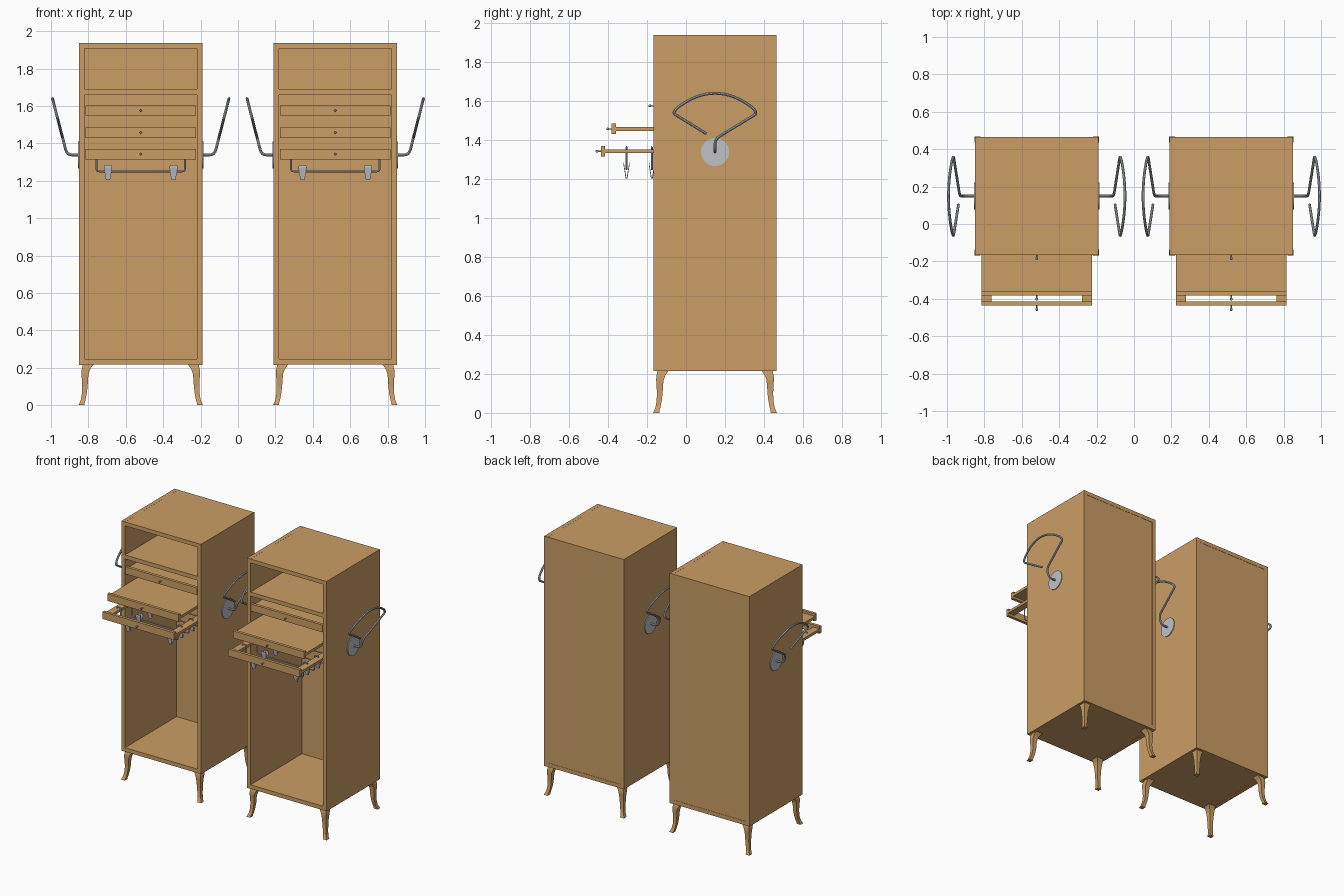
import bpy, bmesh, math
from mathutils import Vector

if "Cube" in bpy.data.objects:
    bpy.data.objects.remove(bpy.data.objects["Cube"])


def material(name, rgb):
    m = bpy.data.materials.new(name)
    m.diffuse_color = (*rgb, 1)
    m.use_nodes = True
    m.node_tree.nodes["Principled BSDF"].inputs["Base Color"].default_value = m.diffuse_color
    return m


WOOD = material("oak wood", (0.60, 0.34, 0.13))
STEEL = material("brushed steel", (0.52, 0.54, 0.56))
FRONT, BACK, BOTTOM, TOP, HALF = -0.166, 0.464, 0.216, 1.938, 0.33


def make(name, bm, mat, smooth=False):
    bmesh.ops.recalc_face_normals(bm, faces=bm.faces)
    me = bpy.data.meshes.new(name)
    for f in bm.faces:
        f.smooth = smooth
    bm.to_mesh(me)
    bm.free()
    me.materials.append(mat)
    ob = bpy.data.objects.new(name, me)
    bpy.context.collection.objects.link(ob)
    return ob


def loft(bm, rings):
    """Skin a list of equal-length closed rings and cap both ends."""
    vs = [[bm.verts.new(p) for p in r] for r in rings]
    n = len(rings[0])
    for a, b in zip(vs, vs[1:]):
        for i in range(n):
            bm.faces.new((a[i], a[(i + 1) % n], b[(i + 1) % n], b[i]))
    bm.faces.new(vs[0])
    bm.faces.new(vs[-1])


def rect(x0, x1, y0, y1, z):
    return [(x0, y0, z), (x1, y0, z), (x1, y1, z), (x0, y1, z)]


def box(name, x0, x1, y0, y1, z0, z1, mat=WOOD):
    bm = bmesh.new()
    loft(bm, [rect(x0, x1, y0, y1, z0), rect(x0, x1, y0, y1, z1)])
    return make(name, bm, mat)


def fillet(pts, r):
    """Round the inner corners of a path."""
    pts = [Vector(p) for p in pts]
    out = [pts[0]]
    for a, p, b in zip(pts, pts[1:], pts[2:]):
        d = min(r, 0.45 * (a - p).length, 0.45 * (b - p).length)
        s, e = p + (a - p).normalized() * d, p + (b - p).normalized() * d
        for i in range(5):
            t = i / 4
            out.append(s * (1 - t) ** 2 + p * 2 * t * (1 - t) + e * t * t)
    return out + [pts[-1]]


def wire(name, pts, radius, r=0.025):
    cu = bpy.data.curves.new(name, 'CURVE')
    cu.dimensions = '3D'
    cu.bevel_depth, cu.bevel_resolution, cu.use_fill_caps = radius, 2, True
    path = fillet(pts, r)
    sp = cu.splines.new('POLY')
    sp.points.add(len(path) - 1)
    for q, p in zip(sp.points, path):
        q.co = (*p, 1)
    sp.use_smooth = True
    cu.materials.append(STEEL)
    ob = bpy.data.objects.new(name, cu)
    bpy.context.collection.objects.link(ob)
    return ob


def turned(name, c, axis, profile, n=24):
    """Revolve (distance, radius) pairs around an axis (0 = x, 1 = y)."""
    bm = bmesh.new()
    rings = []
    for d, r in profile:
        ring = []
        for i in range(n):
            a = 2 * math.pi * i / n
            u, w = r * math.cos(a), r * math.sin(a)
            off = (d, u, w) if axis == 0 else (u, d, w)
            ring.append(tuple(Vector(c) + Vector(off)))
        rings.append(ring)
    loft(bm, rings)
    return make(name, bm, STEEL)


# leg outline: height, outer and inner distance from the cabinet corner
LEG = [(0.0, -0.003, 0.029), (0.012, 0.003, 0.030), (0.03, 0.010, 0.035),
       (0.06, 0.015, 0.041), (0.10, 0.017, 0.046), (0.14, 0.015, 0.048),
       (0.17, 0.013, 0.052), (0.19, 0.014, 0.059), (0.205, 0.018, 0.068),
       (0.218, 0.020, 0.078)]


def cabinet(cx, side):
    def panel(name, x0, x1, *rest):
        return box(f"{side} {name}", cx + x0, cx + x1, *rest)

    inner = HALF - 0.03
    # carcass
    for s, n in ((-1, "left"), (1, "right")):
        xs = sorted((s * inner, s * HALF))
        panel(f"{n} side panel", *xs, FRONT, BACK, BOTTOM, TOP)
    panel("top panel", -inner, inner, FRONT, BACK, TOP - 0.03, TOP - 0.0005)
    panel("bottom panel", -inner, inner, FRONT, BACK, BOTTOM + 0.0005, BOTTOM + 0.03)
    panel("back panel", -inner, inner, BACK - 0.02, BACK - 0.002, BOTTOM + 0.03, TOP - 0.03)
    panel("shelf", -inner, inner, FRONT, BACK - 0.02, 1.66, 1.69)

    # curved legs splayed toward the corners
    for sx in (-1, 1):
        for sy, yc in ((-1, FRONT), (1, BACK)):
            bm = bmesh.new()
            xc = cx + sx * HALF
            loft(bm, [rect(xc - sx * a, xc - sx * b, yc - sy * a, yc - sy * b, z)
                      for z, a, b in LEG])
            make(f"{side} {'front' if sy < 0 else 'back'} leg", bm, WOOD)

    # drawers: front board, sliding board or open frame, knob
    w = 0.296
    for n, y, z in (("upper", FRONT, 1.575), ("middle", -0.382, 1.457), ("lower", -0.437, 1.342)):
        panel(f"{n} drawer front", -w, w, y, y + 0.022, z - 0.027, z + 0.027)
        if n != "lower":
            panel(f"{n} drawer board", -w, w, y + 0.022, y + 0.59, z - 0.01, z + 0.01)
        else:
            for s in (-1, 1):
                xs = sorted((s * 0.243, s * w))
                panel("rack side rail", *xs, y + 0.022, y + 0.62, z - 0.01, z + 0.01)
            panel("rack back rail", -0.243, 0.243, y + 0.57, y + 0.62, z - 0.01, z + 0.01)
        turned(f"{side} {n} knob", (cx, y, z), 1,
               [(0.0, 0.003), (-0.012, 0.003), (-0.015, 0.006), (-0.024, 0.006), (-0.027, 0.003)], 12)

    # trouser hangers hooked over the rack rails, each with two clips
    for i in range(4):
        y = -0.305 + 0.13 * i
        half = [(0.27, 1.354), (0.265, 1.364), (0.237, 1.364), (0.237, 1.25)]
        pts = [(cx - x, y, z) for x, z in half] + [(cx + x, y, z) for x, z in reversed(half)]
        wire(f"{side} hanger bar", pts, 0.0045, 0.015)
        for s in (-1, 1):
            x = cx + s * 0.175
            for d in (-1, 1):
                bm = bmesh.new()
                loft(bm, [rect(x - h, x + h, y + d * a, y + d * (a + 0.004), z)
                          for z, h, a in ((1.203, 0.011, 0.0005), (1.25, 0.019, 0.008),
                                          (1.272, 0.022, 0.012), (1.285, 0.018, 0.012))])
                make(f"{side} hanger clip", bm, STEEL)

    # bent wire hooks on round plates, one per side
    yc, zc = 0.149, 1.338
    loop = [(0.149, 1.405), (0.362, 1.535)]
    for k in range(13):
        t = 1 - k / 6
        loop.append((yc + 0.198 * t, 1.64 - 0.078 * t * t))
    loop += [(-0.066, 1.537), (0.105, 1.432)]
    for s in (-1, 1):
        turned(f"{side} hook plate", (cx + s * HALF, yc, zc), 0,
               [(0.0, 0.072), (s * 0.006, 0.072)], 40)
        pts = [(cx + s * HALF, yc, zc), (cx + s * 0.394, yc, zc)]
        pts += [(cx + s * (0.405 + 0.257 * (z - 1.38)), y, z) for y, z in loop]
        wire(f"{side} wire hook", pts, 0.0075, 0.03)


cabinet(-0.52, "left")
cabinet(0.52, "right")

# turn the wires into meshes
bpy.ops.object.select_all(action='DESELECT')
for ob in bpy.context.collection.objects:
    if ob.type == 'CURVE':
        ob.select_set(True)
        bpy.context.view_layer.objects.active = ob
bpy.ops.object.convert(target='MESH')
bpy.ops.object.shade_smooth_by_angle(angle=math.radians(40))
